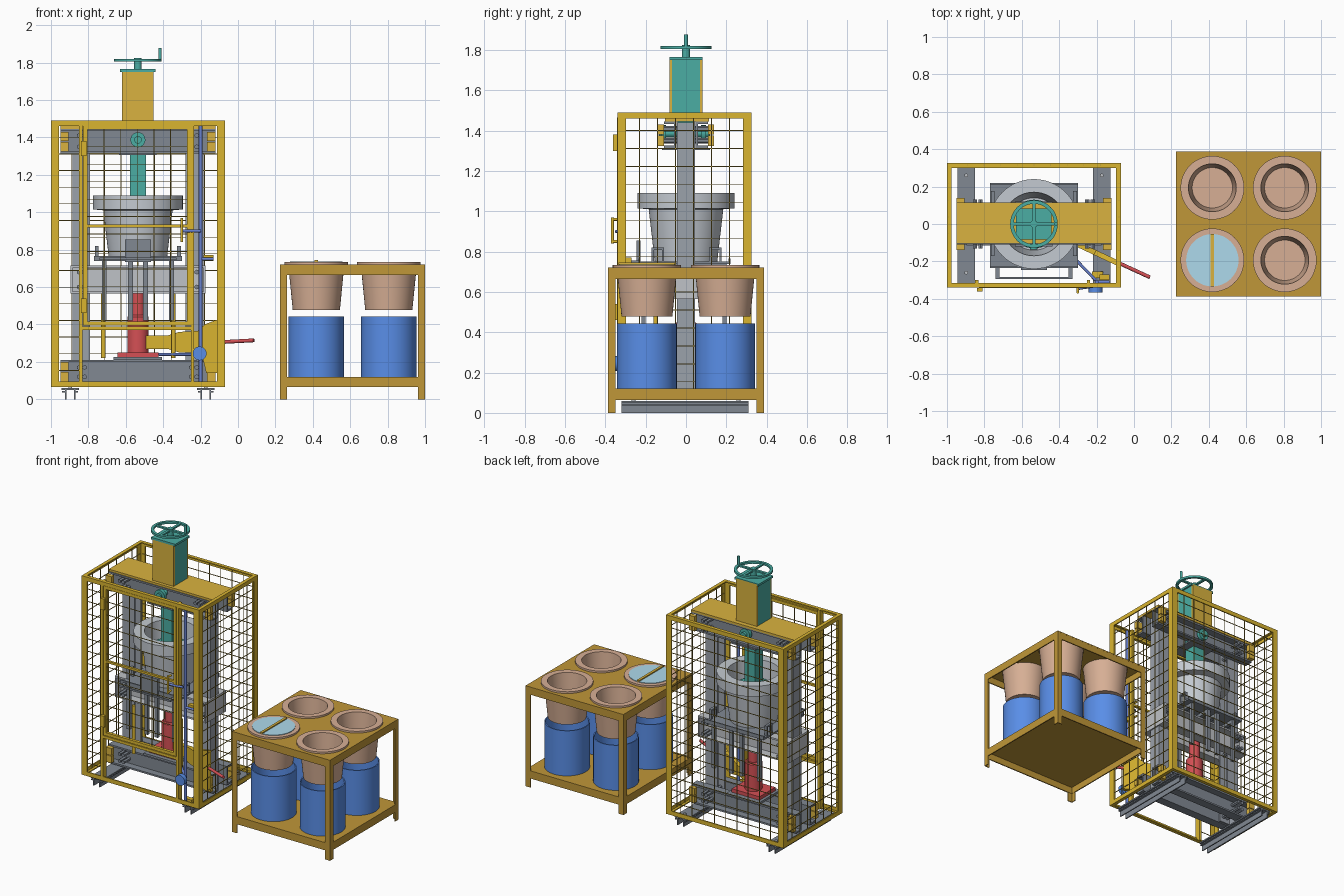
import bpy, bmesh
from math import radians, pi, cos, sin
from mathutils import Vector, Matrix

if "Cube" in bpy.data.objects:
    bpy.data.objects.remove(bpy.data.objects["Cube"])

COL = dict(yellow=(.70, .46, .03), orange=(.70, .45, .05), brown=(.53, .31, .04), wire=(.42, .30, .05),
           dark=(.22, .25, .29), steel=(.33, .36, .41), light=(.52, .54, .57), pale=(.55, .59, .64),
           green=(.07, .42, .37), red=(.66, .08, .09), blue=(.10, .27, .80), navy=(.14, .22, .62),
           clay=(.68, .43, .30), sky=(.42, .70, .84))
MATS = {}


def finish(name, bm, mat, smooth=False):
    me = bpy.data.meshes.new(name)
    bmesh.ops.recalc_face_normals(bm, faces=bm.faces)
    bm.to_mesh(me)
    bm.free()
    if mat not in MATS:
        MATS[mat] = bpy.data.materials.new(mat)
        MATS[mat].diffuse_color = (*COL[mat], 1)
    me.materials.append(MATS[mat])
    if smooth:
        me.shade_smooth()
        me.set_sharp_from_angle(angle=radians(35))
    ob = bpy.data.objects.new(name, me)
    bpy.context.collection.objects.link(ob)
    return ob


def boxes(name, mat, *bs):
    """Several boxes (x0,x1,y0,y1,z0,z1) joined in one object."""
    bm = bmesh.new()
    for a, b, c, d, e, f in bs:
        m = Matrix.Translation(((a + b) / 2, (c + d) / 2, (e + f) / 2)) @ Matrix.Diagonal((b - a, d - c, f - e, 1))
        bmesh.ops.create_cube(bm, size=1, matrix=m)
    return finish(name, bm, mat)


def rods(name, mat, r, *segs, n=20):
    """Round bars between point pairs."""
    bm = bmesh.new()
    for p, q in segs:
        p, q = Vector(p), Vector(q)
        rot = (q - p).to_track_quat('Z', 'Y').to_matrix().to_4x4()
        bmesh.ops.create_cone(bm, cap_ends=True, segments=n, radius1=r, radius2=r, depth=(q - p).length,
                              matrix=Matrix.Translation((p + q) / 2) @ rot)
    return finish(name, bm, mat, True)


def lathe(name, mat, prof, x, y, n=48, closed=False):
    bm = bmesh.new()
    pts = [bm.verts.new((x + r, y, z)) for r, z in prof]
    es = [bm.edges.new(e) for e in zip(pts, pts[1:] + (pts[:1] if closed else []))]
    bmesh.ops.spin(bm, geom=pts + es, cent=(x, y, 0), axis=(0, 0, 1), angle=2 * pi, steps=n)
    bmesh.ops.remove_doubles(bm, verts=bm.verts, dist=1e-5)
    return finish(name, bm, mat, True)


def grid(name, axis, pos, u0, u1, z0, z1, step=.09, t=.002):
    """Wire mesh panel lying across the x or y axis."""
    bs = []
    nu, nz = round((u1 - u0) / step), round((z1 - z0) / step)
    for i in range(1, nu):
        u = u0 + (u1 - u0) * i / nu
        bs.append((u - t, u + t, z0, z1))
    for i in range(1, nz):
        z = z0 + (z1 - z0) * i / nz
        bs.append((u0, u1, z - t, z + t))
    w = (pos - t, pos + t)
    boxes(name, 'wire', *[((*b[:2], *w) if axis == 'y' else (*w, *b[:2])) + b[2:] for b in bs])


CX = -.535
X0, X1, Y0, Y1, Z0, Z1 = -1, -.07, -.34, .325, .065, 1.49


def mx(b):  # mirror a box about the press centre
    return (2 * CX - b[1], 2 * CX - b[0]) + tuple(b[2:])


def my(b):
    return (b[0], b[1], -b[3], -b[2], b[4], b[5])


# --- Guard cage of angle bars
W, T = .043, .008
bars = []
for x, sx in ((X0, 1), (X1, -1)):
    for y, sy in ((Y0, 1), (Y1, -1)):
        span = lambda a, d: tuple(sorted((a, a + d)))
        bars += [(*span(x, sx * W), *span(y, sy * T), Z0, Z1), (*span(x, sx * T), *span(y, sy * W), Z0, Z1)]
for z, d in ((Z0, 1), (Z1, -1)):
    zw, zt = sorted((z, z + d * .03)), sorted((z, z + d * T))
    bars += [(X0, X1, Y0, Y0 + T, *zw), (X0, X1, Y1 - T, Y1, *zw), (X0, X0 + T, Y0, Y1, *zw), (X1 - T, X1, Y0, Y1, *zw),
             (X0, X1, Y0, Y0 + .025, *zt), (X0, X1, Y1 - .025, Y1, *zt), (X0, X0 + .025, Y0, Y1, *zt),
             (X1 - .025, X1, Y0, Y1, *zt)]
boxes('cage_frame', 'yellow', *bars)
boxes('cage_front_uprights', 'yellow', (-.85, -.832, Y0, -.30, Z0, Z1), (-.252, -.234, Y0, -.30, Z0, Z1),
      (-.85, -.234, Y0, -.315, .37, .39))
grid('mesh_right', 'x', X1 - .01, Y0 + .02, Y1 - .02, Z0, Z1)
grid('mesh_left', 'x', X0 + .01, Y0 + .02, Y1 - .02, Z0, Z1)
grid('mesh_back', 'y', Y1 - .01, X0 + .02, X1 - .02, Z0, Z1)
grid('mesh_front_strip', 'y', Y0 + .01, X0 + .02, -.85, Z0, Z1)

# --- Door with hinges and handle
boxes('door_frame', 'yellow', (-.828, -.805, -.342, -.32, .395, 1.465), (-.272, -.25, -.342, -.32, .395, 1.465),
      (-.828, -.25, -.342, -.32, .395, .417), (-.828, -.25, -.342, -.32, 1.443, 1.465),
      (-.805, -.272, -.342, -.325, .918, .933))
grid('door_mesh', 'y', -.33, -.805, -.272, .417, 1.443)
boxes('door_hinges', 'yellow', (-.84, -.81, -.362, -.342, 1.3, 1.38), (-.84, -.81, -.362, -.342, .46, .54))
rods('door_handle', 'yellow', .007, ((-.3, -.365, .84), (-.3, -.365, .97)),
     ((-.3, -.365, .85), (-.3, -.33, .85)), ((-.3, -.365, .96), (-.3, -.33, .96)))

# --- Floor feet: channels running front to back
foot = [(-.945, -.85, -.32, .31, .05, .06), (-.925, -.917, -.32, .31, 0, .05), (-.878, -.87, -.32, .31, 0, .05),
        (-.94, -.917, -.32, .31, .036, .044), (-.878, -.855, -.32, .31, .036, .044)]
boxes('floor_feet', 'dark', *foot, *map(mx, foot))
rods('foot_bolts', 'light', .01, *[((x, y, .055), (x, y, .072)) for x in (-.897, -.173) for y in (-.26, .26)])


# --- Press frame: paired channels along x, columns, bed
def channels(name, mat, x0, x1, z0, z1, yi=.047, yo=.11, t=.012):
    h = [(x0, x1, yi, yi + t, z0, z1), (x0, x1, yi, yo, z0, z0 + t), (x0, x1, yi, yo, z1 - t, z1)]
    boxes(name, mat, *h, *map(my, h))


channels('bottom_beams', 'dark', -.95, -.12, .075, .21)
channels('top_beams', 'dark', -.95, -.12, 1.315, 1.445)
channels('press_bed', 'light', -.89, -.175, .565, .715, .047, .115)
col = [(-.885, -.873, -.045, .045, .08, 1.44), (-.885, -.79, -.045, -.033, .08, 1.44),
       (-.885, -.79, .033, .045, .08, 1.44)]
boxes('columns', 'steel', *col, *map(mx, col))
boxes('bed_end_plates', 'light', (-.895, -.885, -.115, .115, .565, .715), (-.185, -.175, -.115, .115, .565, .715))
boxes('top_beam_cover', 'orange', (-.95, -.12, -.105, .115, 1.445, 1.46))
lug = [(-.95, -.905, s, s + .03, z, z + .05) for s in (-.14, .11) for z in (.095, .15, 1.325, 1.38)]
boxes('frame_lugs', 'orange', *lug, *map(mx, lug))
rods('frame_bolts', 'dark', .013, *[((x, -.13, z), (x, .13, z)) for x in (-.85, -.82, -.25, -.22)
                                    for z in (.12, .17, 1.35, 1.41, .6, .68)], n=6)

# --- Bed bars, drip tray and handles
posts = [(x - .013, x + .013, y, y + .02, .42, .735) for x in (-.715, -.575) for y in (-.22, .18)]
boxes('bed_bars', 'dark', *posts, *map(mx, posts),
      *[(x - .013, x + .013, -.22, .2, .715, .738) for x in (-.715, -.575, -.495, -.355)])
boxes('drip_tray', 'dark', (-.77, -.30, -.23, .22, .738, .75), (-.77, -.30, -.235, -.225, .738, .765),
      (-.77, -.30, .212, .22, .738, .765), (-.605, -.465, -.245, -.225, .735, .855), (-.74, -.33, -.295, -.283, .745, .757),
      (-.74, -.72, -.295, -.23, .745, .755), (-.35, -.33, -.295, -.23, .745, .755))
hb = [(-.765, -.745, y, y + .012, .75, .82) for y in (.115, .165, -.17, -.12)]
hb += [(-.765, -.745, y, y + .062, .808, .82) for y in (.115, -.17)]
boxes('tray_handles', 'dark', *hb, *map(mx, hb))
rods('guide_posts', 'yellow', .012, *[((x, -.15, .22), (x, -.15, .565)) for x in (-.72, -.345)])

# --- Mould bucket under the ram
lathe('press_bucket', 'pale', [(0, .75), (.155, .75), (.185, 1.01), (.24, 1.015), (.24, 1.09), (.17, 1.09),
                               (.14, .77), (0, .77)], CX, 0, 64)

# --- Ram, tower and handwheel
boxes('ram_tube', 'green', (CX - .043, CX + .043, -.043, .043, .98, 1.48))
lathe('ram_plate', 'green', [(0, .95), (.13, .95), (.13, .98), (0, .98)], CX, 0)
boxes('ram_guide_plate', 'dark', (CX - .1, CX + .1, -.12, .12, 1.305, 1.315))
boxes('tower_front_back', 'orange', (-.62, -.452, -.082, -.07, 1.46, 1.76), (-.62, -.452, .07, .082, 1.46, 1.76))
boxes('tower_sides', 'green', (-.62, -.608, -.07, .07, 1.46, 1.76), (-.464, -.452, -.07, .07, 1.46, 1.76))
boxes('tower_cap', 'green', (-.632, -.44, -.082, .082, 1.75, 1.765))
rods('pivot_pin', 'green', .02, ((CX, -.135, 1.387), (CX, .12, 1.387)))
rods('pivot_collars', 'green', .04, ((CX, -.125, 1.387), (CX, -.1, 1.387)), ((CX, .075, 1.387), (CX, .1, 1.387)))
rods('wheel_hub', 'green', .02, ((CX, 0, 1.76), (CX, 0, 1.825)))
lathe('wheel_rim', 'green', [(.127, 1.805), (.127, 1.82), (.108, 1.82), (.108, 1.805)], CX, 0, 48, True)
boxes('wheel_spokes', 'green', (CX - .115, CX + .115, -.009, .009, 1.807, 1.818), (CX - .009, CX + .009, -.115, .115, 1.807, 1.818))
rods('wheel_crank', 'green', .009, ((CX + .118, 0, 1.81), (CX + .118, 0, 1.878)))

# --- Hydraulic jack and pump lever
boxes('jack_base', 'red', (CX - .11, CX + .11, -.09, .09, .225, .25))
boxes('jack_plate', 'dark', (CX - .13, CX + .13, -.12, .12, .21, .225))
lathe('jack_body', 'red', [(0, .25), (.057, .25), (.057, .44), (.045, .45), (.037, .45), (.037, .59), (0, .59)], CX, 0, 32)
bm = bmesh.new()
prof = [(.05, .27), (.18, .27), (.25, .25), (.38, .25), (.41, .14), (.5, .14), (.5, .435), (.4, .40), (.36, .365), (.25, .36),
        (.18, .34), (.05, .34)]
d = Vector((.9, -.42, 0)).normalized()
side = Vector((-d.y, d.x, 0)) * .014
face = bm.faces.new([bm.verts.new(Vector((CX, 0, z)) + d * u - side) for u, z in prof])
ext = bmesh.ops.extrude_face_region(bm, geom=[face])
bmesh.ops.translate(bm, verts=[v for v in ext['geom'] if isinstance(v, bmesh.types.BMVert)], vec=side * 2)
finish('pump_lever', bm, 'yellow')
rods('pump_handle', 'red', .01, ((-.1, -.2, .305), (.085, -.285, .315)))

# --- Blue interlock linkage
rods('lock_rod', 'navy', .01, ((-.2, -.31, .07), (-.2, -.31, 1.47)))
rods('lock_knob', 'blue', .037, ((-.205, -.365, .245), (-.205, -.335, .245)))
rods('lock_links', 'navy', .008, ((-.205, -.3, .24), (-.42, -.08, .24)), ((-.3, -.345, .9), (-.2, -.33, .9)),
     ((-.2, -.31, .75), (-.13, -.31, .75)))
boxes('lock_post', 'yellow', (-.225, -.165, -.29, -.255, Z0, .085), (-.185, -.13, -.3, -.27, .74, .77))

# --- Side table: angle legs, skirts, lower shelf
A, B, C, D = .225, 1.0, -.387, .387
parts = []
for x0, x1, xt in ((A, A + .038, A), (B - .038, B, B - .006)):
    for y0, y1, yt in ((C, C + .038, C), (D - .038, D, D - .006)):
        parts += [(x0, x1, yt, yt + .006, 0, .72), (xt, xt + .006, y0, y1, 0, .72)]
for z in (.065, .665):
    parts += [(A, B, C, C + .008, z, z + .055), (A, B, D - .008, D, z, z + .055),
              (A, A + .008, C, D, z, z + .055), (B - .008, B, C, D, z, z + .055)]
boxes('table_frame', 'brown', *parts, (A, B, C, D, .112, .12))

# Table top with four round holes
bm = bmesh.new()
H, N = (B - A) / 4, 48
spots = [((A + B) / 2 + i * H, j * H) for i in (-1, 1) for j in (-1, 1)]
for x, y in spots:
    inner, outer = [], []
    for k in range(N):
        c, s = cos(2 * pi * k / N), sin(2 * pi * k / N)
        m = H / max(abs(c), abs(s))
        inner.append(bm.verts.new((x + .151 * c, y + .151 * s, .72)))
        outer.append(bm.verts.new((x + m * c, y + m * s, .72)))
    for k in range(N):
        bm.faces.new((inner[k], outer[k], outer[(k + 1) % N], inner[(k + 1) % N]))
bmesh.ops.remove_doubles(bm, verts=bm.verts, dist=1e-4)
top = finish('table_top', bm, 'brown')
sol = top.modifiers.new('thickness', 'SOLIDIFY')
sol.thickness = .008

# Clay filter pots above blue drums
for i, (x, y) in enumerate(spots):
    lathe(f'clay_pot_{i}', 'clay', [(0, .477), (.126, .477), (.15, .72), (.17, .72), (.17, .733), (.128, .733),
                                    (.108, .495), (0, .495)], x, y)
    lathe(f'blue_drum_{i}', 'blue', [(0, .12), (.148, .12), (.148, .443), (.14, .443), (.14, .13), (0, .13)], x, y)

# Lid with a bar on the front left pot
x, y = spots[0]
lathe('pot_lid', 'sky', [(0, .728), (.14, .728), (.14, .737), (0, .737)], x, y)
boxes('lid_bar', 'orange', (x - .009, x + .009, y - .14, y + .14, .735, .745))

for m in bpy.data.materials:
    if m.users and not m.is_grease_pencil:
        m.use_nodes = True
        m.node_tree.nodes["Principled BSDF"].inputs["Base Color"].default_value = m.diffuse_color
